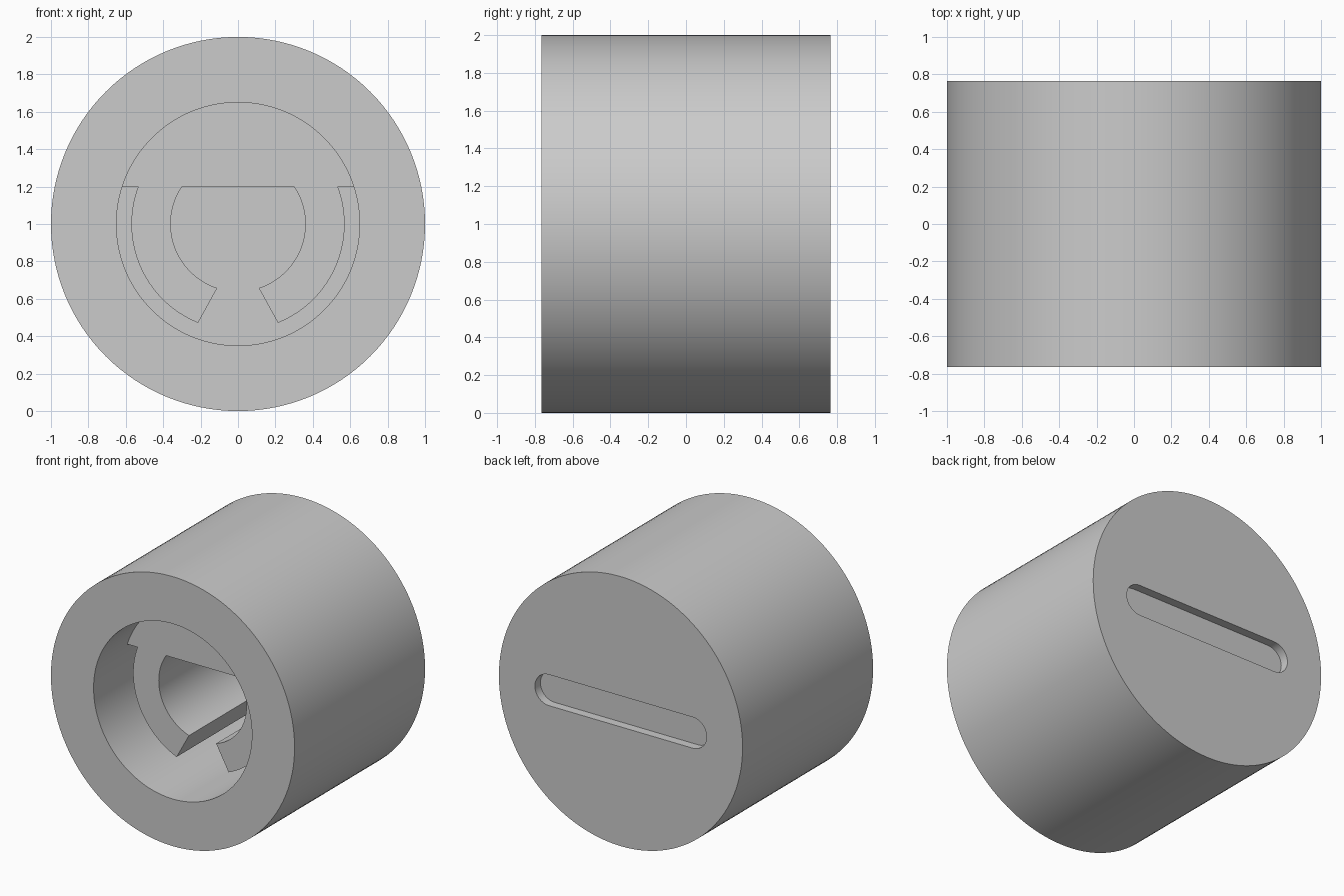
import bpy, bmesh
from math import asin, cos, sin, pi, radians

cube = bpy.data.objects.get("Cube")
if cube:
    bpy.data.objects.remove(cube, do_unlink=True)

FRONT, BACK = -0.765, 0.765
SHELF = FRONT + 0.35      # front of the keyed insert
FLOOR = BACK - 0.2        # bottom of the bore
BORE, RING, KEY = 0.65, 0.57, 0.36
FLAT = 0.2                # height of the flat above the axis

grey = bpy.data.materials.new("grey")
grey.use_nodes = True
colour = (0.6, 0.6, 0.6, 1)
grey.diffuse_color = colour
grey.node_tree.nodes["Principled BSDF"].inputs["Base Color"].default_value = colour


def arc(r, a, b, n, cx=0):
    """Points (x, z) on an arc around the axis."""
    return [(cx + r * cos(a + (b - a) * i / n), r * sin(a + (b - a) * i / n))
            for i in range(n + 1)]


def circle(r, n=128):
    return arc(r, 0, 2 * pi, n)[:-1]


def prism(name, outline, y0, y1):
    """Extrude an outline along y, centred on the axis at z = 1."""
    bm = bmesh.new()
    face = bm.faces.new([bm.verts.new((x, y0, z + 1)) for x, z in outline])
    ext = bmesh.ops.extrude_face_region(bm, geom=[face])["geom"]
    bmesh.ops.translate(bm, vec=(0, y1 - y0, 0),
                        verts=[v for v in ext if isinstance(v, bmesh.types.BMVert)])
    bmesh.ops.recalc_face_normals(bm, faces=bm.faces)
    mesh = bpy.data.meshes.new(name)
    bm.to_mesh(mesh)
    bm.free()
    mesh.materials.append(grey)
    obj = bpy.data.objects.new(name, mesh)
    bpy.context.collection.objects.link(obj)
    return obj


def activate(obj):
    bpy.ops.object.select_all(action="DESELECT")
    obj.select_set(True)
    bpy.context.view_layer.objects.active = obj


def cut(obj, cutter):
    cutter.hide_render = True
    mod = obj.modifiers.new("cut", "BOOLEAN")
    mod.operation, mod.solver, mod.object = "DIFFERENCE", "EXACT", cutter
    activate(obj)
    bpy.ops.object.modifier_apply(modifier=mod.name)
    bpy.data.objects.remove(cutter, do_unlink=True)


# Round body with a blind bore in front and a shallow slot in the back
body = prism("body", circle(1), FRONT, BACK)
cut(body, prism("bore_cutter", circle(BORE), FRONT - 0.1, FLOOR))
slot = arc(0.115, -pi / 2, pi / 2, 16, 0.59) + arc(0.115, pi / 2, 3 * pi / 2, 16, -0.59)
cut(body, prism("slot_cutter", slot, BACK - 0.065, BACK + 0.1))

# Keyed insert: a segment above the flat and an open ring below it
outer = BORE + 0.004
top = asin(FLAT / outer)
right = arc(KEY, asin(FLAT / KEY), radians(-72), 40)
right += arc(RING, radians(-68), asin(FLAT / RING), 40)
left = [(-x, z) for x, z in reversed(right)]
insert = prism("keyed_insert", right + arc(outer, top, pi - top, 64) + left,
               SHELF, FLOOR + 0.01)

for obj in (body, insert):
    activate(obj)
    bpy.ops.object.shade_smooth_by_angle(angle=radians(25))
